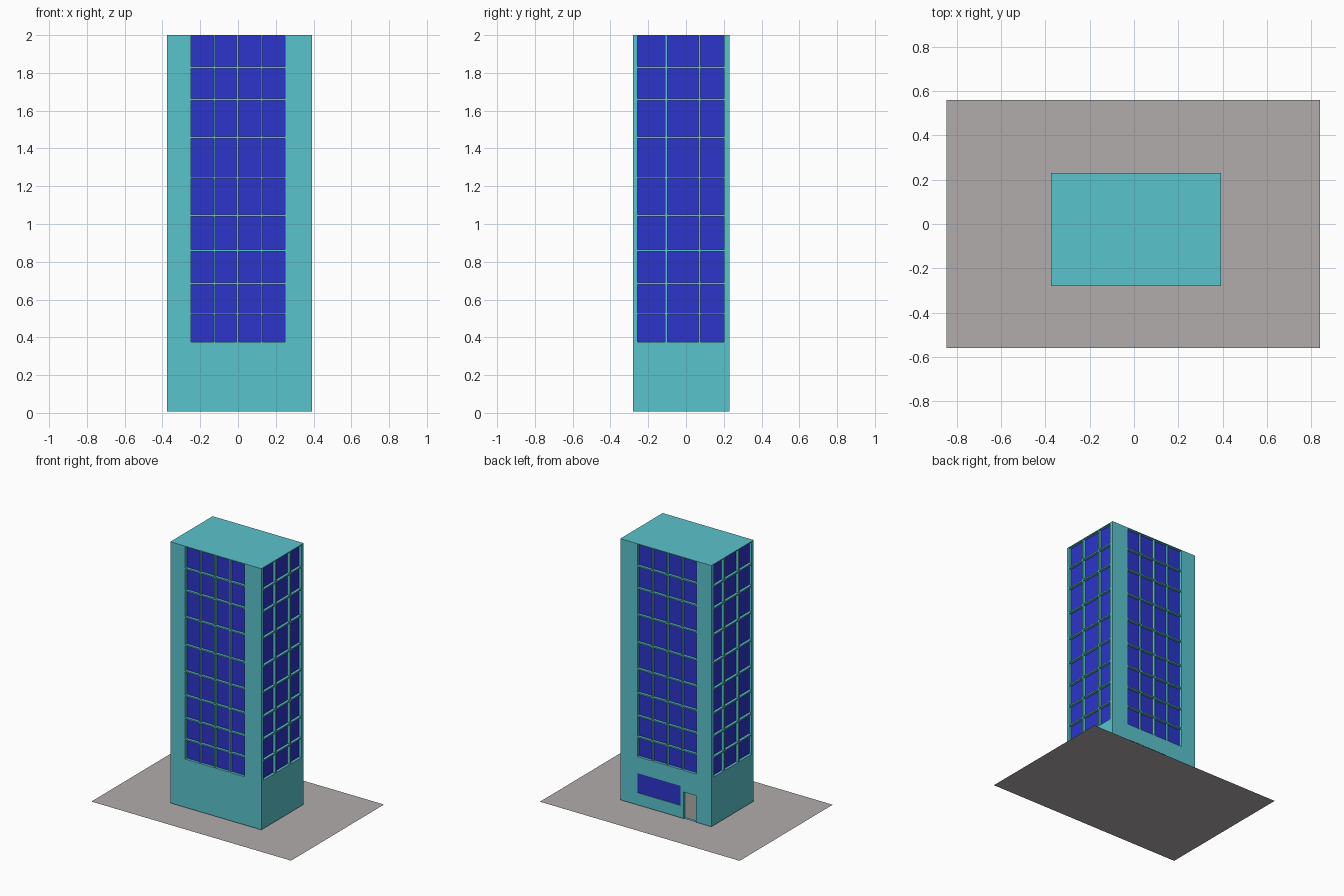
import bpy, bmesh

if "Cube" in bpy.data.objects:
    bpy.data.objects.remove(bpy.data.objects["Cube"])


def material(name, rgb):
    m = bpy.data.materials.new(name)
    m.diffuse_color = (*rgb, 1)
    m.use_nodes = True
    m.node_tree.nodes["Principled BSDF"].inputs["Base Color"].default_value = m.diffuse_color
    return m


MATS = [material("teal wall", (0.102, 0.546, 0.604)),
        material("blue glass", (0.026, 0.033, 0.597)),
        material("warm grey", (0.434, 0.413, 0.407))]
WALL, GLASS, GREY = range(3)

X0, X1, Y0, Y1, Z0, Z1 = -0.375, 0.393, -0.28, 0.23, 0.008, 2.0
SPLIT = 0.36          # height where the back wall changes layout
DEPTH = 0.02          # window recess

# Window columns, and rows between slab lines of uneven spacing
WIDE = [(-0.249, -0.130), (-0.121, -0.007), (0.003, 0.121), (0.131, 0.249)]
SIDE = [(-0.256, -0.111), (-0.098, 0.066), (0.077, 0.201)]
LINES = [0.371, 0.525, 0.686, 0.859, 1.044, 1.245, 1.457, 1.659, 1.828, 1.999]
ROWS = [(a + 0.005, b - 0.005) for a, b in zip(LINES, LINES[1:])]


def flip(spans):
    return [(-b, -a) for a, b in reversed(spans)]


def add_face(bm, points, mat):
    bm.faces.new([bm.verts.new(p) for p in points]).material_index = mat


def wall(bm, place, u0, u1, z0, z1, cols, rows, mat=GLASS, depth=DEPTH):
    """Flat wall with a recessed panel where each column meets each row.
    place(u, z, d) maps wall coordinates and inward depth to 3D."""
    us = [u0] + [e for c in cols for e in c] + [u1]
    zs = [z0] + [e for r in rows for e in r] + [z1]
    for i in range(len(us) - 1):
        for j in range(len(zs) - 1):
            a, b, c, d = us[i], us[i + 1], zs[j], zs[j + 1]
            if b - a < 1e-5 or d - c < 1e-5:
                continue
            rect = [(a, c), (b, c), (b, d), (a, d)]
            outer = [place(*p, 0) for p in rect]
            if i % 2 and j % 2:
                inner = [place(*p, depth) for p in rect]
                add_face(bm, inner, mat)
                for k in range(4):
                    n = (k + 1) % 4
                    add_face(bm, [outer[k], outer[n], inner[n], inner[k]], WALL)
            else:
                add_face(bm, outer, WALL)


def finish(bm, name):
    bmesh.ops.remove_doubles(bm, verts=bm.verts, dist=1e-5)
    me = bpy.data.meshes.new(name)
    for m in MATS:
        me.materials.append(m)
    bm.to_mesh(me)
    bm.free()
    bpy.context.collection.objects.link(bpy.data.objects.new(name, me))


def front(u, z, d): return (u, Y0 + d, z)
def right(u, z, d): return (X1 - d, u, z)
def back(u, z, d): return (-u, Y1 - d, z)
def left(u, z, d): return (X0 + d, -u, z)


# Tower: four window walls
tower = bmesh.new()
wall(tower, front, X0, X1, Z0, Z1, WIDE, ROWS)
wall(tower, right, Y0, Y1, Z0, Z1, SIDE, ROWS)
wall(tower, left, -Y1, -Y0, Z0, Z1, flip(SIDE), ROWS)
wall(tower, back, -X1, -X0, SPLIT, Z1, flip(WIDE), ROWS)

# Back wall ground floor: shop window, then recessed door
wall(tower, back, -X1, 0.127, Z0, SPLIT, [(-0.249, 0.114)], [(0.10, 0.25)], depth=0.004)
wall(tower, back, 0.127, -X0, Z0, SPLIT, [(0.14, 0.245)], [(Z0, 0.21)], mat=GREY)

# Roof and floor
add_face(tower, [(X0, Y0, Z1), (X1, Y0, Z1), (X1, Y1, Z1), (X0, Y1, Z1)], WALL)
add_face(tower, [(X0, Y0, Z0), (X0, Y1, Z0), (X1, Y1, Z0), (X1, Y0, Z0)], WALL)
finish(tower, "tower")

# Paved plot: a single flat sheet
plot = bmesh.new()
add_face(plot, [(-0.845, -0.56, 0), (0.84, -0.56, 0), (0.84, 0.56, 0), (-0.845, 0.56, 0)], GREY)
finish(plot, "paved_plot")
